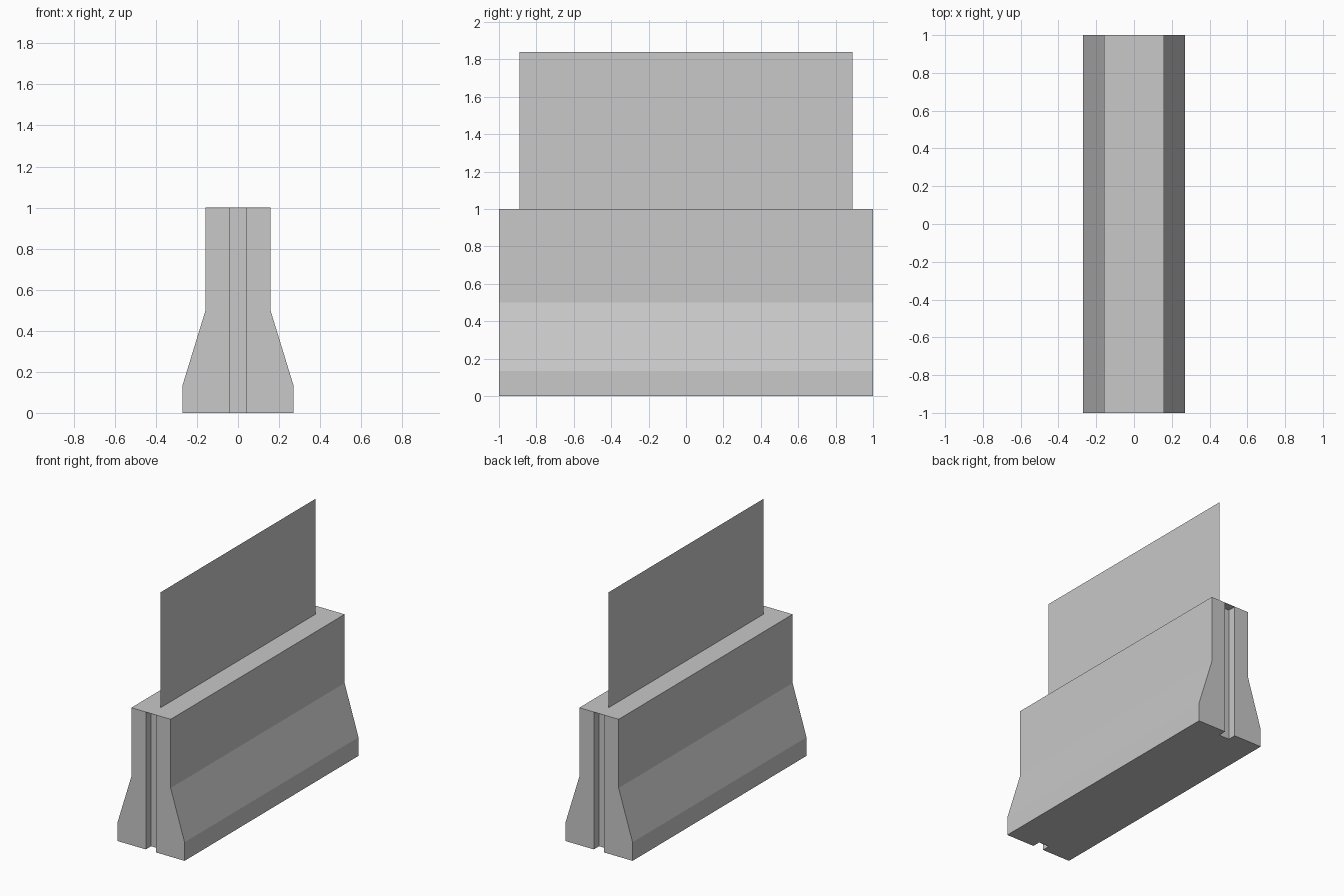
import bpy
import bmesh

cube = bpy.data.objects.get("Cube")
if cube:
    bpy.data.objects.remove(cube, do_unlink=True)

# Single flat concrete colour
concrete = bpy.data.materials.new("concrete grey")
concrete.use_nodes = True
colour = (0.58, 0.58, 0.58, 1)
concrete.diffuse_color = colour
concrete.node_tree.nodes["Principled BSDF"].inputs["Base Color"].default_value = colour


def make_object(name, bm):
    mesh = bpy.data.meshes.new(name)
    bm.normal_update()
    bm.to_mesh(mesh)
    bm.free()
    obj = bpy.data.objects.new(name, mesh)
    bpy.context.collection.objects.link(obj)
    mesh.materials.append(concrete)
    return obj


# Barrier body: mirrored side profile extruded along its length
half = [(0.27, 0), (0.27, 0.135), (0.158, 0.5), (0.158, 1)]
profile = half + [(-x, z) for x, z in reversed(half)]
bm = bmesh.new()
end = bm.faces.new([bm.verts.new((x, -1, z)) for x, z in profile])
grown = bmesh.ops.extrude_face_region(bm, geom=[end])
moved = [v for v in grown["geom"] if isinstance(v, bmesh.types.BMVert)]
bmesh.ops.translate(bm, vec=(0, 2, 0), verts=moved)
bmesh.ops.recalc_face_normals(bm, faces=bm.faces)
body = make_object("barrier_body", bm)

# Vertical joint slots in both ends, closed by a thin skin at the top
for name, side in (("front_slot_cutter", -1), ("back_slot_cutter", 1)):
    bm = bmesh.new()
    bmesh.ops.create_cube(bm, size=1)
    bmesh.ops.scale(bm, vec=(0.084, 0.12, 1.098), verts=bm.verts)
    bmesh.ops.translate(bm, vec=(0, side, 0.449), verts=bm.verts)
    cutter = make_object(name, bm)
    cutter.hide_render = True
    cutter.hide_viewport = True
    cutter.display_type = 'WIRE'
    cut = body.modifiers.new(name, 'BOOLEAN')
    cut.operation = 'DIFFERENCE'
    cut.solver = 'EXACT'
    cut.object = cutter

# Thin upright screen panel along the centre line
bm = bmesh.new()
corners = [(-0.89, 1), (0.89, 1), (0.89, 1.84), (-0.89, 1.84)]
bm.faces.new([bm.verts.new((0, y, z)) for y, z in corners])
make_object("screen_panel", bm)
